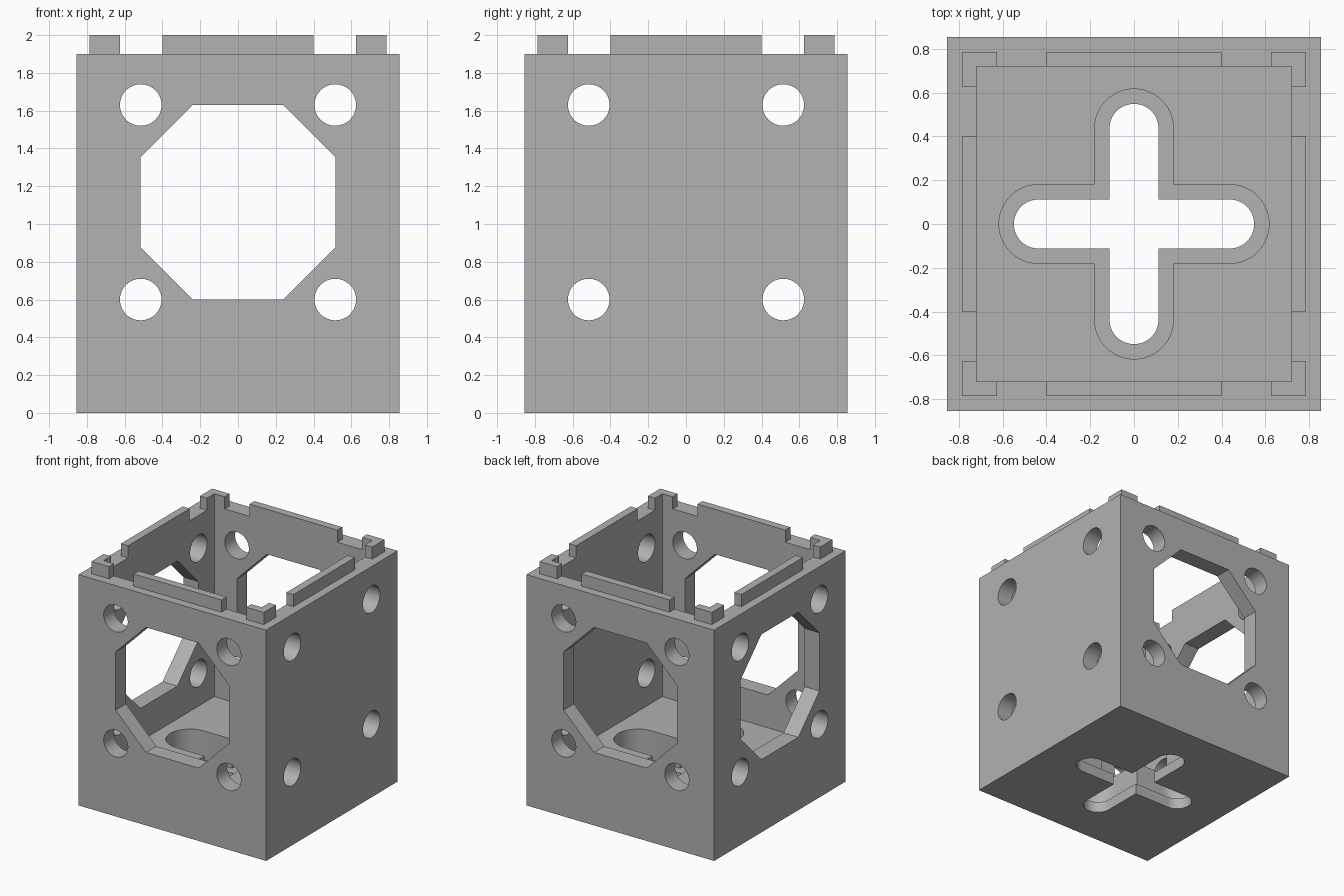
import bpy, bmesh, math
from mathutils import Matrix

old = bpy.data.objects.get("Cube")
if old:
    bpy.data.objects.remove(old, do_unlink=True)

HALF, INNER, LIP = 0.855, 0.72, 0.785      # outer wall, cavity, outer edge of tabs
FLOOR, RIM, TOP = 0.33, 1.9, 2.0
MID_Z, BOLT, BOLT_R = 1.115, 0.515, 0.11   # side opening centre, bolt spacing, radius

grey = bpy.data.materials.new("plain grey")
grey.use_nodes = True
grey.diffuse_color = (0.445, 0.445, 0.445, 1)
grey.node_tree.nodes["Principled BSDF"].inputs["Base Color"].default_value = grey.diffuse_color


def prism(name, outline, low, high, matrix=Matrix()):
    """Extrude a counter-clockwise xy outline from low to high, then place it."""
    bm = bmesh.new()
    face = bm.faces.new([bm.verts.new((x, y, low)) for x, y in outline])
    ext = bmesh.ops.extrude_face_region(bm, geom=[face])
    verts = [v for v in ext["geom"] if isinstance(v, bmesh.types.BMVert)]
    bmesh.ops.translate(bm, verts=verts, vec=(0, 0, high - low))
    bmesh.ops.recalc_face_normals(bm, faces=bm.faces)
    bm.transform(matrix)
    mesh = bpy.data.meshes.new(name)
    bm.to_mesh(mesh)
    bm.free()
    mesh.materials.append(grey)
    ob = bpy.data.objects.new(name, mesh)
    bpy.context.scene.collection.objects.link(ob)
    return ob


def rect(x0, x1, y0, y1):
    return [(x0, y0), (x1, y0), (x1, y1), (x0, y1)]


def capsule(half_gap, radius, steps=24):
    """Round-ended slot along x; a zero gap gives a circle."""
    pts = []
    for side, start in ((1, -math.pi / 2), (-1, math.pi / 2)):
        count = steps + 1 if half_gap else steps
        for i in range(count):
            a = start + math.pi * i / steps
            pts.append((side * half_gap + radius * math.cos(a), radius * math.sin(a)))
    return pts


def cut(target, cutter):
    cutter.hide_render = True
    mod = target.modifiers.new("cut", "BOOLEAN")
    mod.operation, mod.solver, mod.object = "DIFFERENCE", "EXACT", cutter
    bpy.context.view_layer.objects.active = target
    bpy.ops.object.modifier_apply(modifier=mod.name)
    bpy.data.objects.remove(cutter, do_unlink=True)


def turn(quarter):
    return Matrix.Rotation(quarter * math.pi / 2, 4, "Z")


# Open-topped box
box = prism("box_shell", rect(-HALF, HALF, -HALF, HALF), 0, RIM)
cut(box, prism("cavity", rect(-INNER, INNER, -INNER, INNER), FLOOR, TOP + 1))

# Cross-shaped slot in the floor, wider above a thin ledge
for q in (0, 1):
    cut(box, prism("slot", capsule(0.437, 0.112), -1, 1, turn(q)))
    cut(box, prism("slot_recess", capsule(0.437, 0.18), 0.09, 1, turn(q)))

# Bolt holes through opposite walls
upright = Matrix.Translation((0, 0, MID_Z)) @ Matrix.Rotation(math.pi / 2, 4, "X")
for q in (0, 1):
    for sx in (-BOLT, BOLT):
        for sz in (-BOLT, BOLT):
            ring = [(x + sx, y + sz) for x, y in capsule(0, BOLT_R)]
            cut(box, prism("bolt_hole", ring, -1, 1, turn(q) @ upright))

# Eight-sided openings in the front, back and right walls
a, b = BOLT, 0.24
octagon = [(a, -b), (a, b), (b, a), (-b, a), (-a, b), (-a, -b), (-b, -a), (b, -a)]
for q in (0, 2, 3):
    cut(box, prism("opening", octagon, 0.5, 1, turn(q) @ upright))

# Raised tabs around the rim: one per side, one L-shaped per corner
c = 0.625
corner = [(c, INNER), (INNER, INNER), (INNER, c), (LIP, c), (LIP, LIP), (c, LIP)]
for q, (side, place) in enumerate((("front", "front_right"), ("left", "front_left"),
                                   ("back", "back_left"), ("right", "back_right"))):
    prism(side + "_tab", rect(-0.4, 0.4, -LIP, -INNER), RIM, TOP, turn(q))
    prism(place + "_corner_tab", corner, RIM, TOP, turn(q + 2))

# Smooth the round walls, keep the edges sharp
bpy.ops.object.select_all(action="DESELECT")
box.select_set(True)
bpy.context.view_layer.objects.active = box
bpy.ops.object.shade_smooth_by_angle(angle=math.radians(30))
